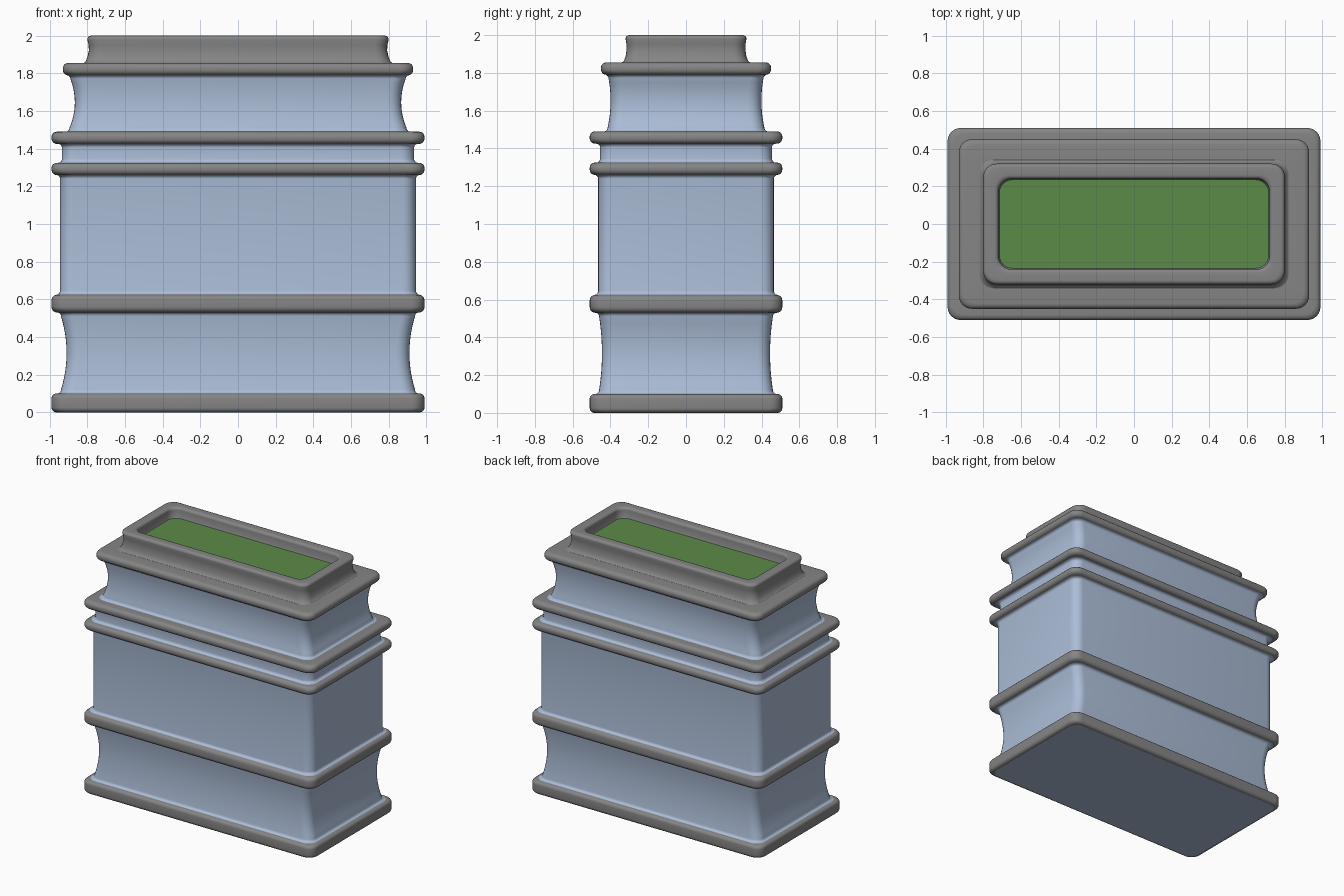
import bpy, bmesh, math

cube = bpy.data.objects.get("Cube")
if cube:
    bpy.data.objects.remove(cube, do_unlink=True)

HALF_X, HALF_Y, CORNER, STEPS = 0.99, 0.51, 0.07, 6


def material(name, rgb):
    m = bpy.data.materials.new(name)
    m.use_nodes = True
    m.diffuse_color = (*rgb, 1)
    m.node_tree.nodes["Principled BSDF"].inputs["Base Color"].default_value = (*rgb, 1)
    return m


grey = material("grey trim", (0.235, 0.235, 0.235))
blue = material("pale blue wall", (0.41, 0.51, 0.68))
green = material("green top", (0.107, 0.26, 0.065))


def ring(bm, ix, iy, z):
    """Rounded rectangle, inset from the outermost footprint."""
    cx, cy = HALF_X - ix - CORNER, HALF_Y - iy - CORNER
    verts = []
    for q, (sx, sy) in enumerate([(1, 1), (-1, 1), (-1, -1), (1, -1)]):
        for k in range(STEPS + 1):
            a = (q + k / STEPS) * math.pi / 2
            verts.append(bm.verts.new((sx * cx + CORNER * math.cos(a),
                                       sy * cy + CORNER * math.sin(a), z)))
    return verts


def sweep(name, profile, mat, cap=None):
    """Skin a profile of (inset x, inset y, z) points around the footprint."""
    bm = bmesh.new()
    rings = [ring(bm, *p) for p in profile]
    for a, b in zip(rings, rings[1:]):
        for j in range(len(a)):
            k = (j + 1) % len(a)
            bm.faces.new((a[j], a[k], b[k], b[j]))
    if cap == "up":
        bm.faces.new(rings[-1])
    elif cap == "down":
        bm.faces.new(rings[0][::-1])
    mesh = bpy.data.meshes.new(name)
    bm.to_mesh(mesh)
    bm.free()
    mesh.materials.append(mat)
    ob = bpy.data.objects.new(name, mesh)
    bpy.context.collection.objects.link(ob)
    bpy.ops.object.select_all(action="DESELECT")
    ob.select_set(True)
    bpy.context.view_layer.objects.active = ob
    bpy.ops.object.shade_smooth_by_angle(angle=math.radians(40))
    return ob


def arc(i, z, r, start, end, n=5):
    """Rounded edge; angle 0 points outwards, 90 degrees points up."""
    angles = [math.radians(start + (end - start) * k / n) for k in range(n + 1)]
    return [(i - r * math.cos(a), i - r * math.cos(a), z + r * math.sin(a)) for a in angles]


def band(name, z0, z1, outer, low, high, r):
    """Rounded moulding; low and high are the insets where it meets the walls."""
    pts = [(low, low, z0)] + arc(outer + r, z0 + r, r, -90, 0)
    pts += arc(outer + r, z1 - r, r, 0, 90) + [(high, high, z1)]
    return sweep(name, pts, grey)


def wall(name, z0, z1, i0, i1, hollow=0.0, f=0.02):
    """Wall with small fillets at both ends and an optional concave sweep."""
    pts = arc(i0 - f, z0 + f, f, 270, 180)
    n = 12 if hollow else 1
    for k in range(1, n):
        t = k / n
        i, d = i0 + (i1 - i0) * t, hollow * 4 * t * (1 - t)
        pts.append((i + d, i + d * 0.5, z0 + f + (z1 - z0 - 2 * f) * t))
    pts += arc(i1 - f, z1 - f, f, 180, 90)
    return sweep(name, pts, blue)


# Mouldings, bottom to top
band("base_band", 0.0, 0.10, 0.0, 0.03, 0.03, 0.025)
band("lower_band", 0.53, 0.625, 0.0, 0.03, 0.025, 0.03)
band("middle_band", 1.26, 1.325, 0.0, 0.025, 0.035, 0.028)
band("upper_band", 1.425, 1.49, 0.0, 0.035, 0.075, 0.028)
band("top_ledge", 1.79, 1.855, 0.06, 0.08, 0.17, 0.028)

# Walls between the mouldings
wall("plinth_wall", 0.10, 0.53, 0.05, 0.05, 0.03)
wall("main_wall", 0.625, 1.26, 0.045, 0.045)
wall("neck_wall", 1.325, 1.425, 0.055, 0.055)
wall("shoulder_wall", 1.49, 1.79, 0.095, 0.10, 0.026)

# Underside
sweep("underside", [(0.03, 0.03, 0.0), (0.025, 0.025, 0.0)][::-1][:1], blue, "down")

# Raised rim with a sunken centre
rim = [(0.17, 0.17, 1.855), (0.18, 0.18, 1.862), (0.19, 0.19, 1.885),
       (0.198, 0.195, 1.92), (0.197, 0.195, 1.95)]
rim += arc(0.21, 1.98, 0.02, 0, 90) + arc(0.25, 1.98, 0.02, 90, 180)
rim += [(0.27, 0.27, 1.93), (0.275, 0.275, 1.92)]
sweep("top_rim", rim, grey)
sweep("top_panel", [(0.275, 0.275, 1.92)], green, "up")
